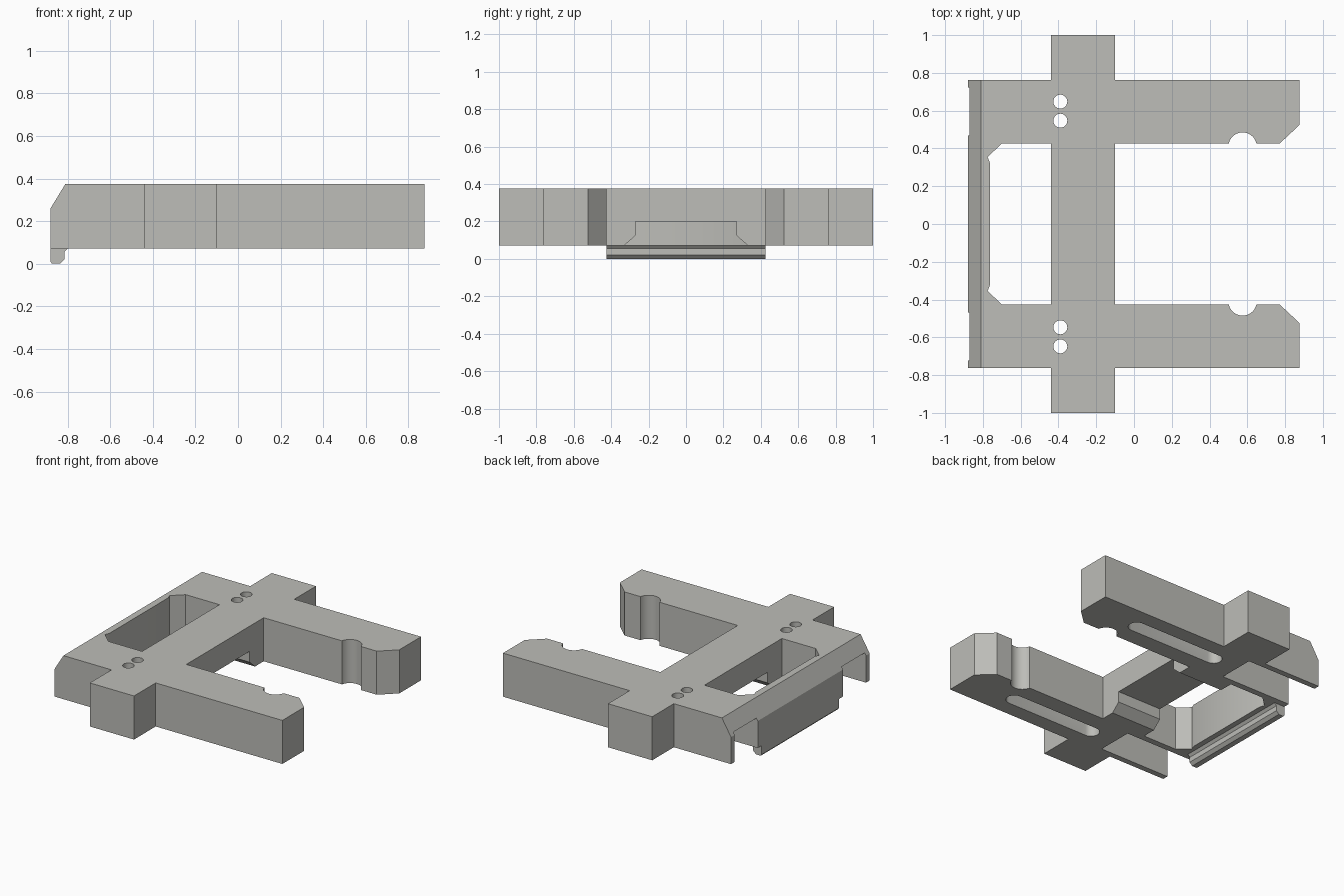
import bpy, bmesh, math
from mathutils import Vector

if "Cube" in bpy.data.objects:
    bpy.data.objects.remove(bpy.data.objects["Cube"])

grey = bpy.data.materials.new("warm grey")
grey.diffuse_color = (0.51, 0.51, 0.48, 1)
grey.use_nodes = True
grey.node_tree.nodes["Principled BSDF"].inputs["Base Color"].default_value = grey.diffuse_color
Z0, Z1 = 0.072, 0.375


def prism(name, pts, axis, lo, hi):
    """Extrude a 2D profile along an axis: z uses (x, y), y uses (x, z), x uses (y, z)."""
    place = {"z": lambda a, b, t: (a, b, t),
             "y": lambda a, b, t: (a, t, b),
             "x": lambda a, b, t: (t, a, b)}[axis]
    bm = bmesh.new()
    face = bm.faces.new([bm.verts.new(place(a, b, lo)) for a, b in pts])
    top = bmesh.ops.extrude_face_region(bm, geom=[face])["geom"]
    move = Vector(place(0, 0, hi - lo))
    bmesh.ops.translate(bm, vec=move, verts=[v for v in top if isinstance(v, bmesh.types.BMVert)])
    bmesh.ops.recalc_face_normals(bm, faces=bm.faces)
    mesh = bpy.data.meshes.new(name)
    bm.to_mesh(mesh)
    bm.free()
    mesh.materials.append(grey)
    ob = bpy.data.objects.new(name, mesh)
    bpy.context.collection.objects.link(ob)
    return ob


def rect(a0, a1, b0, b1):
    return [(a0, b0), (a1, b0), (a1, b1), (a0, b1)]


def arc(cx, cy, r, start, end, n):
    return [(cx + r * math.cos(math.radians(start + (end - start) * i / n)),
             cy + r * math.sin(math.radians(start + (end - start) * i / n))) for i in range(n + 1)]


def cut(target, cutter):
    """Subtract a cutter and discard it."""
    mod = target.modifiers.new("cut", "BOOLEAN")
    mod.operation, mod.solver, mod.object = "DIFFERENCE", "EXACT", cutter
    bpy.context.view_layer.objects.active = target
    bpy.ops.object.modifier_apply(modifier=mod.name)
    bpy.data.objects.remove(cutter)


# Frame outline: crossbar ends and two arms with a round notch and a bevelled tip
half = ([(-0.10, 0.425)] + arc(0.575, 0.41, 0.075, 168, 12, 16) +
        [(0.77, 0.425), (0.875, 0.523), (0.875, 0.762), (-0.10, 0.762),
         (-0.10, 1), (-0.44, 1), (-0.44, 0.762), (-0.88, 0.762)])
body = prism("frame", half + [(x, -y) for x, y in reversed(half)], "z", Z0, Z1)

# Window between the crossbar and the left rail
window = [(-0.44, 0.425), (-0.70, 0.425), (-0.775, 0.355), (-0.763, 0.325)]
cut(body, prism("window_cutter", window + [(x, -y) for x, y in reversed(window)], "z", -0.1, 0.5))

# Sloped top edge of the left rail
cut(body, prism("slope_cutter", [(-0.88 - 0.07, 0.145), (-0.81 + 0.07, 0.49), (-0.95, 0.49)],
                "y", -1.1, 1.1))

# Flared tunnel under the crossbar
cut(body, prism("tunnel_cutter", [(-0.33, Z0), (-0.27, 0.125), (-0.27, 0.2), (0.27, 0.2),
                                  (0.27, 0.125), (0.33, Z0), (0.33, 0), (-0.33, 0)],
                "x", -0.5, 0.0))

for s in (1, -1):
    # Open pocket under the left end of each arm
    cut(body, prism("pocket_cutter", rect(-1, -0.34, *sorted((0.468 * s, 0.722 * s))), "z", -0.1, 0.277))
    # Rounded slot in the underside of each arm
    slot = arc(0.48, 0.60 * s, 0.055, -90, 90, 12) + arc(-0.15, 0.60 * s, 0.055, 90, 270, 12)
    cut(body, prism("slot_cutter", slot, "z", -0.1, 0.17))
    # Paired pin holes
    for y in (0.547, 0.648):
        cut(body, prism("hole_cutter", arc(-0.39, y * s, 0.037, 0, 345, 23), "z", -0.1, 0.5))

# Bevelled lip below the left rail
lip = prism("rail_lip", [(-0.88, Z0), (-0.88, 0.01), (-0.873, 0), (-0.835, 0), (-0.815, 0.02),
                         (-0.815, 0.055), (-0.80, Z0)], "y", -0.425, 0.425)

for ob in (body, lip):
    bpy.ops.object.select_all(action="DESELECT")
    ob.select_set(True)
    bpy.context.view_layer.objects.active = ob
    bpy.ops.object.shade_smooth_by_angle(angle=math.radians(25))
